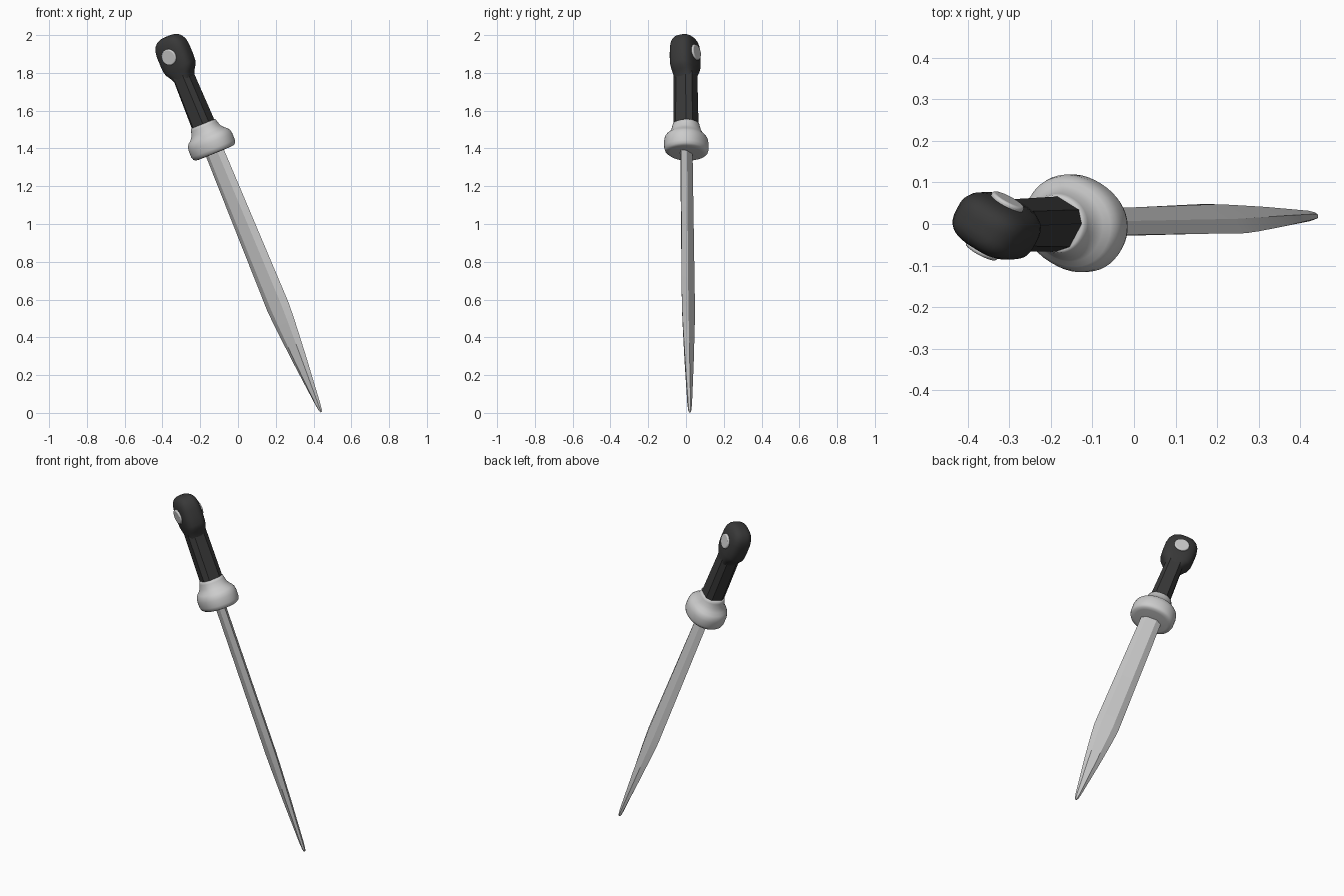
import bpy, bmesh, math
from mathutils import Matrix, Vector

if "Cube" in bpy.data.objects:
    bpy.data.objects.remove(bpy.data.objects["Cube"])

# Dagger frame: Z runs from the tip up to the pommel, X across the blade, Y through it
axis = Vector((-0.379, -0.012, 0.925)).normalized()
side = Vector((0, 1, 0)).cross(axis).normalized()
back = axis.cross(side)
tw = math.radians(30)
u = side * math.cos(tw) - back * math.sin(tw)
v = side * math.sin(tw) + back * math.cos(tw)
FRAME = Matrix((u, v, axis)).transposed().to_4x4()
FRAME.translation = (0.44, 0.02, 0.004)

dark = bpy.data.materials.new("dark_grip")
dark.diffuse_color = (0.04, 0.04, 0.04, 1)
dark.use_nodes = True
dark.node_tree.nodes["Principled BSDF"].inputs["Base Color"].default_value = dark.diffuse_color


def finish(obj, angle, mat=None):
    if mat:
        obj.data.materials.append(mat)
    bpy.ops.object.select_all(action='DESELECT')
    obj.select_set(True)
    bpy.context.view_layer.objects.active = obj
    bpy.ops.object.shade_smooth_by_angle(angle=math.radians(angle))


def superellipse(a, b, power, n):
    pts = []
    for i in range(n):
        t = 2 * math.pi * i / n
        c, s = math.cos(t), math.sin(t)
        pts.append((a * math.copysign(abs(c) ** (2 / power), c),
                    b * math.copysign(abs(s) ** (2 / power), s)))
    return pts


def hexagon(a, b):
    return [(a, 0), (a * .5, b), (-a * .5, b), (-a, 0), (-a * .5, -b), (a * .5, -b)]


def loft(name, rings, angle=40, mat=None):
    """Skin a list of (height, outline points) and cap both ends."""
    bm = bmesh.new()
    loops = [[bm.verts.new((x, y, z)) for x, y in pts] for z, pts in rings]
    n = len(loops[0])
    for lo, hi in zip(loops, loops[1:]):
        for i in range(n):
            j = (i + 1) % n
            bm.faces.new((lo[i], lo[j], hi[j], hi[i]))
    bm.faces.new(loops[0][::-1])
    bm.faces.new(loops[-1])
    bmesh.ops.transform(bm, matrix=FRAME, verts=bm.verts)
    me = bpy.data.meshes.new(name)
    bm.to_mesh(me)
    bm.free()
    obj = bpy.data.objects.new(name, me)
    bpy.context.collection.objects.link(obj)
    finish(obj, angle, mat)
    return obj


# Blade: bevelled flat section, widest at the shoulder, narrow rounded tip
blade = [(0, .004, .004), (.012, .010, .007), (.05, .016, .010), (.3, .044, .016),
         (.5, .063, .019), (.6, .070, .020), (.68, .069, .020), (1.53, .058, .021)]
loft("blade", [(z, hexagon(a, b)) for z, a, b in blade], 15)

# Guard: oval disc flaring in to a collar
guard = [(1.482, .095, .080), (1.484, .112, .097), (1.492, .121, .106), (1.508, .126, .111),
         (1.545, .126, .111), (1.566, .122, .107), (1.58, .112, .098), (1.592, .096, .087),
         (1.61, .081, .077), (1.635, .073, .071), (1.647, .070, .068), (1.65, .064, .063)]
loft("guard", [(z, superellipse(a, b, 2.15, 48)) for z, a, b in guard], 50)

# Grip: chamfered square bar, slightly tapering
def chamfered(a, b, c):
    return [(a, -c), (a, c), (c, b), (-c, b), (-a, c), (-a, -c), (-c, -b), (c, -b)]

loft("grip", [(1.63, chamfered(.056, .058, .032)),
              (1.94, chamfered(.049, .056, .029))], 30, dark)

# Pommel: rounded block growing out of the grip
pommel = [(1.895, .046, .052), (1.915, .053, .056), (1.94, .069, .059), (1.958, .083, .062),
          (1.98, .090, .065), (2.02, .092, .066), (2.07, .092, .065), (2.10, .087, .062),
          (2.122, .076, .056), (2.138, .060, .046), (2.147, .040, .032), (2.15, .018, .015)]
loft("pommel", [(z, superellipse(a, b, 2.9, 40)) for z, a, b in pommel], 60, dark)

# Rivets: one domed stud on each face of the pommel
for name, sign in (("front_rivet", -1), ("back_rivet", 1)):
    bpy.ops.mesh.primitive_cylinder_add(vertices=32, radius=.043, depth=.04)
    rivet = bpy.context.object
    rivet.name = name
    rivet.data.transform(FRAME @ Matrix.Translation((0, sign * .054, 2.045))
                         @ Matrix.Rotation(math.pi / 2, 4, 'X'))
    bevel = rivet.modifiers.new("rounded_edge", 'BEVEL')
    bevel.width = .006
    bevel.segments = 3
    finish(rivet, 40)
